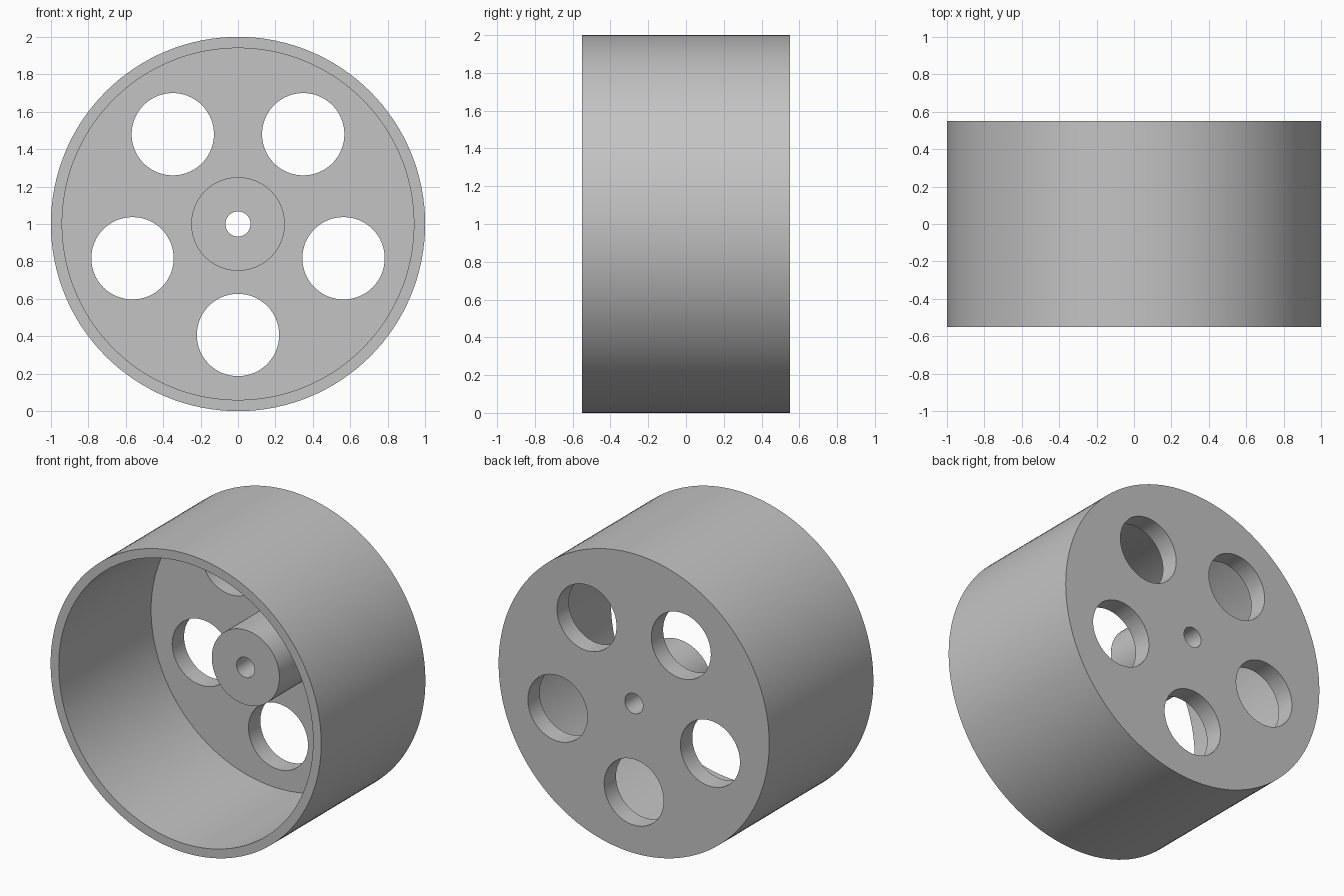
import bpy, bmesh
from math import pi, sin, cos, radians
from mathutils import Matrix, Vector

SEGMENTS = 128
AXLE_Z = 1.0
FRONT, BACK = -0.55, 0.55
WEB_FRONT, HUB_FRONT = 0.425, 0.08
RIM_R, RIM_INNER_R, HUB_R, BORE_R = 1.0, 0.94, 0.25, 0.067
HOLE_R, HOLE_RING_R, HOLES = 0.22, 0.593, 5

if "Cube" in bpy.data.objects:
    bpy.data.objects.remove(bpy.data.objects["Cube"], do_unlink=True)

# Single plain grey material
grey = bpy.data.materials.new("plain_grey")
grey.use_nodes = True
colour = (0.55, 0.55, 0.55, 1)
grey.diffuse_color = colour
grey.node_tree.nodes["Principled BSDF"].inputs["Base Color"].default_value = colour


def make_object(name, bm):
    bmesh.ops.recalc_face_normals(bm, faces=bm.faces)
    mesh = bpy.data.meshes.new(name)
    bm.to_mesh(mesh)
    bm.free()
    mesh.materials.append(grey)
    obj = bpy.data.objects.new(name, mesh)
    bpy.context.collection.objects.link(obj)
    return obj


def lathe(name, profile):
    """Turn a closed (radius, y) profile around the axle."""
    bm = bmesh.new()
    verts = [bm.verts.new((r, y, AXLE_Z)) for r, y in profile]
    edges = [bm.edges.new((a, b)) for a, b in zip(verts, verts[1:] + verts[:1])]
    bmesh.ops.spin(bm, geom=verts + edges, cent=(0, 0, AXLE_Z), axis=(0, 1, 0),
                   angle=2 * pi, steps=SEGMENTS, use_merge=True)
    bmesh.ops.remove_doubles(bm, verts=bm.verts, dist=1e-5)
    return make_object(name, bm)


# Wheel body: rim, rear web, hub and axle bore in one turned profile
wheel = lathe("wheel", [
    (BORE_R, BACK), (RIM_R, BACK), (RIM_R, FRONT), (RIM_INNER_R, FRONT),
    (RIM_INNER_R, WEB_FRONT), (HUB_R, WEB_FRONT), (HUB_R, HUB_FRONT), (BORE_R, HUB_FRONT)])

# Ring of round cutters for the lightening holes, one straight below the axle
bm = bmesh.new()
for i in range(HOLES):
    a = radians(-90) + i * 2 * pi / HOLES
    centre = Vector((HOLE_RING_R * cos(a), (WEB_FRONT + BACK) / 2, AXLE_Z + HOLE_RING_R * sin(a)))
    bmesh.ops.create_cone(bm, cap_ends=True, segments=64, radius1=HOLE_R, radius2=HOLE_R, depth=0.4,
                          matrix=Matrix.Translation(centre) @ Matrix.Rotation(pi / 2, 4, "X"))
cutter = make_object("hole_cutter", bm)
cutter.hide_render = True

# Cut the holes, bake the result and drop the cutter
cut = wheel.modifiers.new("lightening_holes", "BOOLEAN")
cut.operation, cut.solver, cut.object = "DIFFERENCE", "EXACT", cutter
bpy.ops.object.select_all(action="DESELECT")
wheel.select_set(True)
bpy.context.view_layer.objects.active = wheel
bpy.ops.object.modifier_apply(modifier=cut.name)
bpy.data.objects.remove(cutter, do_unlink=True)

# Smooth round walls, crisp edges
bpy.ops.object.shade_smooth_by_angle(angle=radians(30))
